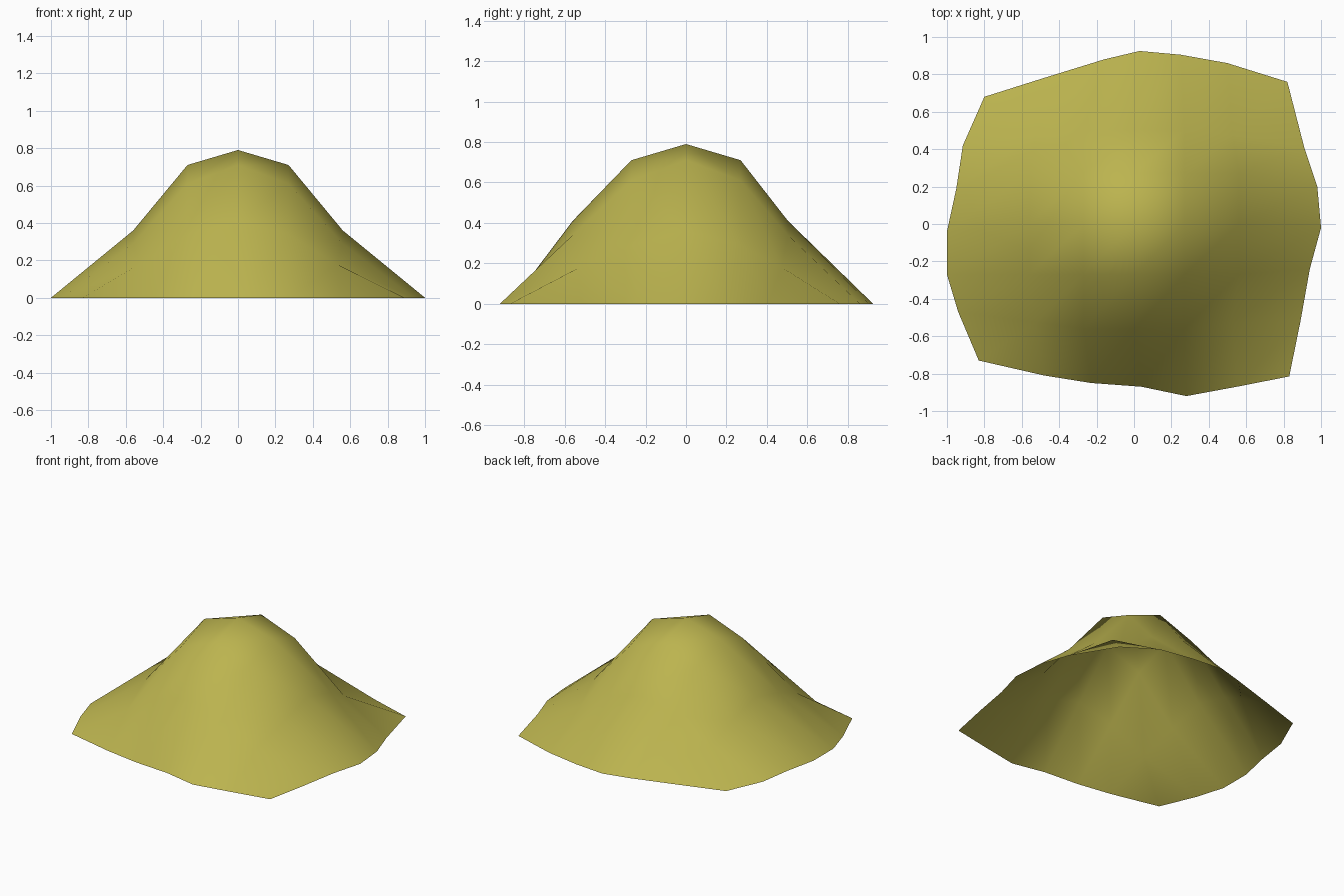
import bpy
import bmesh

cube = bpy.data.objects.get("Cube")
if cube:
    bpy.data.objects.remove(cube, do_unlink=True)

# Single earthy olive colour
colour = (0.5, 0.455, 0.078, 1.0)
olive = bpy.data.materials.new("olive_earth")
olive.use_nodes = True
olive.diffuse_color = colour
shader = next(n for n in olive.node_tree.nodes if n.type == "BSDF_PRINCIPLED")
shader.inputs["Base Color"].default_value = colour
shader.inputs["Roughness"].default_value = 0.9

# Irregular foot of the mound, one row of points per side
FRONT = [(-.83, -.73), (-.48, -.81), (-.23, -.85), (.04, -.87),
         (.28, -.92), (.55, -.87), (.83, -.815)]
BACK = [(-.8, .68), (-.5, .775), (-.16, .88), (.03, .925),
        (.25, .905), (.5, .86), (.82, .76)]
LEFT = [(.89, -.52), (.94, -.24), (1, -.02), (.98, .2), (.91, .41)]
RIGHT = [(-.94, -.47), (-1, -.27), (-1, -.04), (-.95, .19), (-.915, .42)]

# Height and spread of the inner points, by grid steps from the summit
HEIGHT = {(0, 0): .79, (1, 0): .71, (1, 1): .61,
          (2, 0): .385, (2, 1): .315, (2, 2): .18}
SPREAD = {0: 0, 1: .27, 2: .56}
HALF = 3


def foot_point(i, j):
    """Point on the outer edge of the grid."""
    if j == -HALF:
        return FRONT[i + HALF]
    if j == HALF:
        return BACK[i + HALF]
    side = LEFT if i > 0 else RIGHT
    return side[j + HALF - 1]


def slope_point(i, j):
    """Point on the slope, pulled inward at the corners and at the back."""
    far, near = max(abs(i), abs(j)), min(abs(i), abs(j))
    pull = .94 if near == 2 else 1
    x = SPREAD[abs(i)] * pull * (1 if i > 0 else -1)
    y = SPREAD[abs(j)] * pull * (1 if j > 0 else -1)
    z = HEIGHT[far, near]
    if j == 2:
        y *= .9
    if near < 2 and far == 2:
        z += .025 if abs(j) == 2 else -.025
    return x, y, z


def build_mound():
    bm = bmesh.new()
    steps = range(-HALF, HALF + 1)
    grid = {}
    for i in steps:
        for j in steps:
            if HALF in (abs(i), abs(j)):
                point = (*foot_point(i, j), 0)
            else:
                point = slope_point(i, j)
            grid[i, j] = bm.verts.new(point)

    # Open sheet of quads, with no floor underneath
    for i in steps[:-1]:
        for j in steps[:-1]:
            bm.faces.new((grid[i, j], grid[i + 1, j],
                          grid[i + 1, j + 1], grid[i, j + 1]))
    for face in bm.faces:
        face.smooth = True

    mesh = bpy.data.meshes.new("mound")
    bm.to_mesh(mesh)
    bm.free()
    mesh.materials.append(olive)
    mound = bpy.data.objects.new("mound", mesh)
    bpy.context.collection.objects.link(mound)
    return mound


build_mound()
